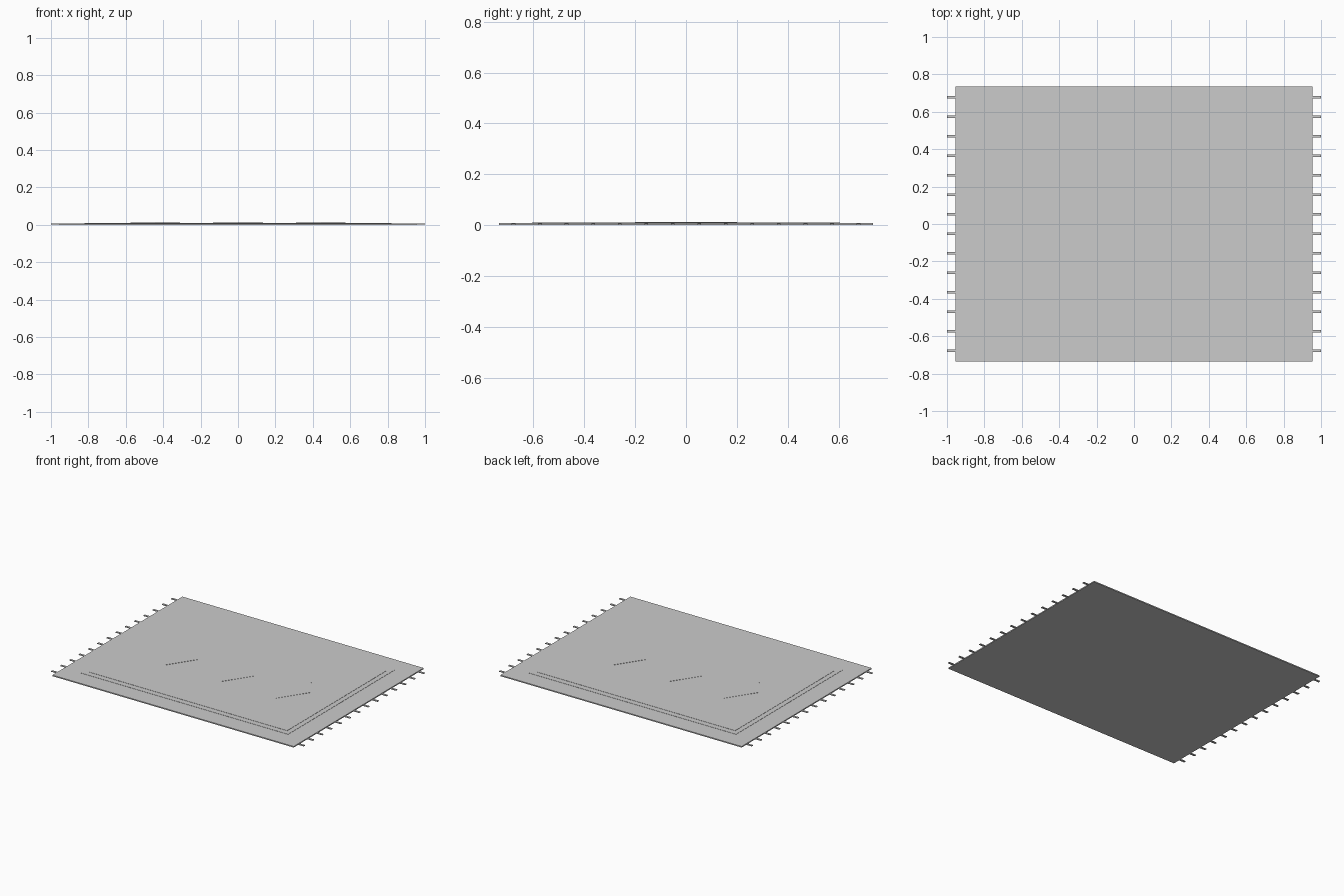
import bpy, bmesh

if "Cube" in bpy.data.objects:
    bpy.data.objects.remove(bpy.data.objects["Cube"])


def slab(name, outline, z0, z1):
    """Extrude a flat outline from z0 to z1."""
    bm = bmesh.new()
    low = [bm.verts.new((x, y, z0)) for x, y in outline]
    high = [bm.verts.new((x, y, z1)) for x, y in outline]
    bm.faces.new(low[::-1])
    bm.faces.new(high)
    n = len(outline)
    for i in range(n):
        j = (i + 1) % n
        bm.faces.new((low[i], low[j], high[j], high[i]))
    mesh = bpy.data.meshes.new(name)
    bm.to_mesh(mesh)
    bm.free()
    ob = bpy.data.objects.new(name, mesh)
    bpy.context.collection.objects.link(ob)
    return ob


def rect(hx, hy, cx=0, cy=0):
    return [(cx - hx, cy - hy), (cx + hx, cy - hy),
            (cx + hx, cy + hy), (cx - hx, cy + hy)]


# Woven rug base with two slightly raised layers
slab("rug_base", rect(0.955, 0.735), 0, 0.008)
slab("border_band", rect(0.82, 0.605), 0.007, 0.0095)
slab("inner_field", rect(0.785, 0.565), 0.009, 0.011)

# Row of three diamond medallions
for i in (-1, 0, 1):
    cx = i * 0.4425
    slab("diamond_medallion",
         [(cx - 0.133, 0), (cx, -0.2), (cx + 0.133, 0), (cx, 0.2)],
         0.0105, 0.0125)

# Fringe tassels along both short ends
for side in (-1, 1):
    for i in range(14):
        y = -0.678 + i * 1.356 / 13
        slab("fringe_tassel", rect(0.025, 0.0075, side * 0.975, y), 0.001, 0.006)
